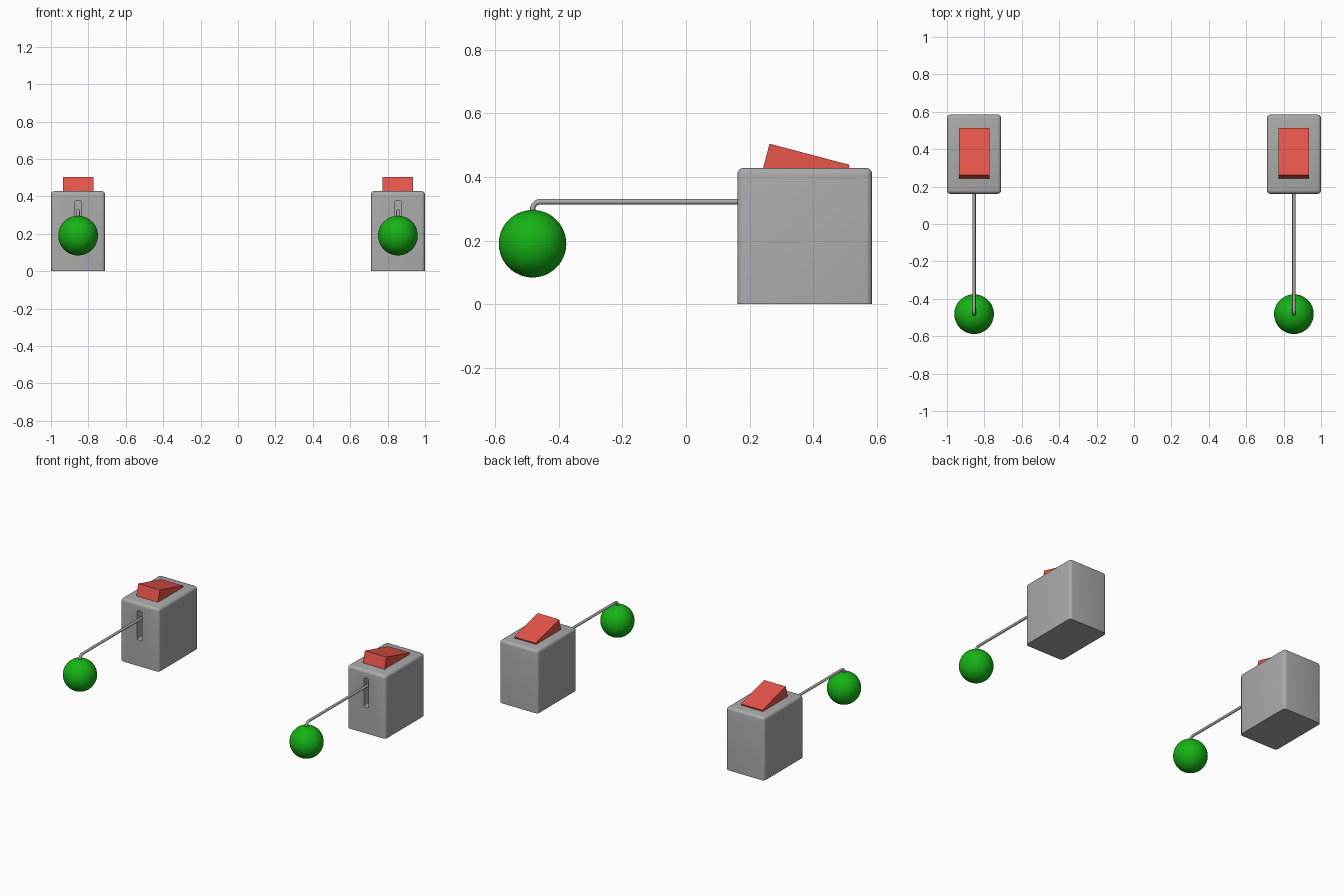
import bpy, bmesh
from math import radians
from mathutils import Matrix, Vector

if "Cube" in bpy.data.objects:
    bpy.data.objects.remove(bpy.data.objects["Cube"])

CX = 0.855  # x centre of the right-hand unit; the left one is mirrored


def material(name, rgb):
    m = bpy.data.materials.new(name)
    m.diffuse_color = (*rgb, 1)
    m.use_nodes = True
    m.node_tree.nodes["Principled BSDF"].inputs["Base Color"].default_value = m.diffuse_color
    return m


def finish(name, bm, mat=None, smooth=None, mirror=True):
    mesh = bpy.data.meshes.new(name)
    bm.to_mesh(mesh)
    bm.free()
    ob = bpy.data.objects.new(name, mesh)
    bpy.context.collection.objects.link(ob)
    if mat:
        mesh.materials.append(mat)
    if smooth:
        bpy.ops.object.select_all(action='DESELECT')
        ob.select_set(True)
        bpy.context.view_layer.objects.active = ob
        bpy.ops.object.shade_smooth_by_angle(angle=radians(smooth))
    if mirror:
        ob.modifiers.new("Mirror", 'MIRROR')
    return ob


def box(center, size, tilt=0, bevel=0, pick=None, segments=4):
    bm = bmesh.new()
    mat = (Matrix.Translation(center) @ Matrix.Rotation(tilt, 4, 'X')
           @ Matrix.Diagonal((*size, 1)))
    bmesh.ops.create_cube(bm, size=1, matrix=mat)
    if bevel:
        edges = [e for e in bm.edges if pick(e)]
        bmesh.ops.bevel(bm, geom=edges, offset=bevel, segments=segments,
                        profile=0.5, affect='EDGES')
    return bm


red = material("switch_red", (0.8, 0.09, 0.07))
green = material("ball_green", (0.008, 0.45, 0.008))
grey = material("housing_grey", (0.4, 0.4, 0.4))

# slot cutter in the front of the housing
cutter = finish("slot_cutter", box(
    (CX, 0.175, 0.277), (0.036, 0.09, 0.20), bevel=0.008,
    pick=lambda e: abs(e.verts[0].co.y - e.verts[1].co.y) > 0.01), grey, mirror=False)
cutter.hide_render = True
cutter.hide_viewport = True

# housing: rounded top and upright edges, sharp base
body = finish("housing", box(
    (CX, 0.373, 0.214), (0.29, 0.424, 0.428), bevel=0.02,
    pick=lambda e: max(v.co.z for v in e.verts) > 0.1), grey, smooth=30, mirror=False)
cut = body.modifiers.new("Slot", 'BOOLEAN')
cut.operation = 'DIFFERENCE'
cut.solver = 'EXACT'
cut.object = cutter
body.modifiers.new("Mirror", 'MIRROR')

# rocker switch, tilted down to the back
tilt = radians(-14.8)
top_mid = Vector((CX, 0.388, 0.471))
down = Matrix.Rotation(tilt, 3, 'X') @ Vector((0, 0, -0.05))
finish("rocker_switch", box(top_mid + down, (0.163, 0.26, 0.10), tilt), red)

# ball
bm = bmesh.new()
bmesh.ops.create_uvsphere(bm, u_segments=48, v_segments=24, radius=0.106,
                          matrix=Matrix.Translation((CX, -0.482, 0.19)))
finish("ball", bm, green, smooth=60)

# bent rod from the slot to the ball
curve = bpy.data.curves.new("rod", 'CURVE')
curve.dimensions = '3D'
curve.bevel_depth = 0.009
curve.bevel_resolution = 3
curve.resolution_u = 8
curve.use_fill_caps = True
curve.materials.append(grey)
path = [((0.22, 0.322), (0.1, 0.322), (0.24, 0.322)),
        ((-0.457, 0.322), (-0.471, 0.322), (-0.4, 0.322)),
        ((-0.482, 0.297), (-0.482, 0.29), (-0.482, 0.311)),
        ((-0.482, 0.27), (-0.482, 0.26), (-0.482, 0.28))]
spline = curve.splines.new('BEZIER')
spline.bezier_points.add(len(path) - 1)
for p, (co, right, left) in zip(spline.bezier_points, path):
    p.co = (CX, *co)
    p.handle_right = (CX, *right)
    p.handle_left = (CX, *left)
rod = bpy.data.objects.new("rod", curve)
bpy.context.collection.objects.link(rod)
rod.modifiers.new("Mirror", 'MIRROR')
